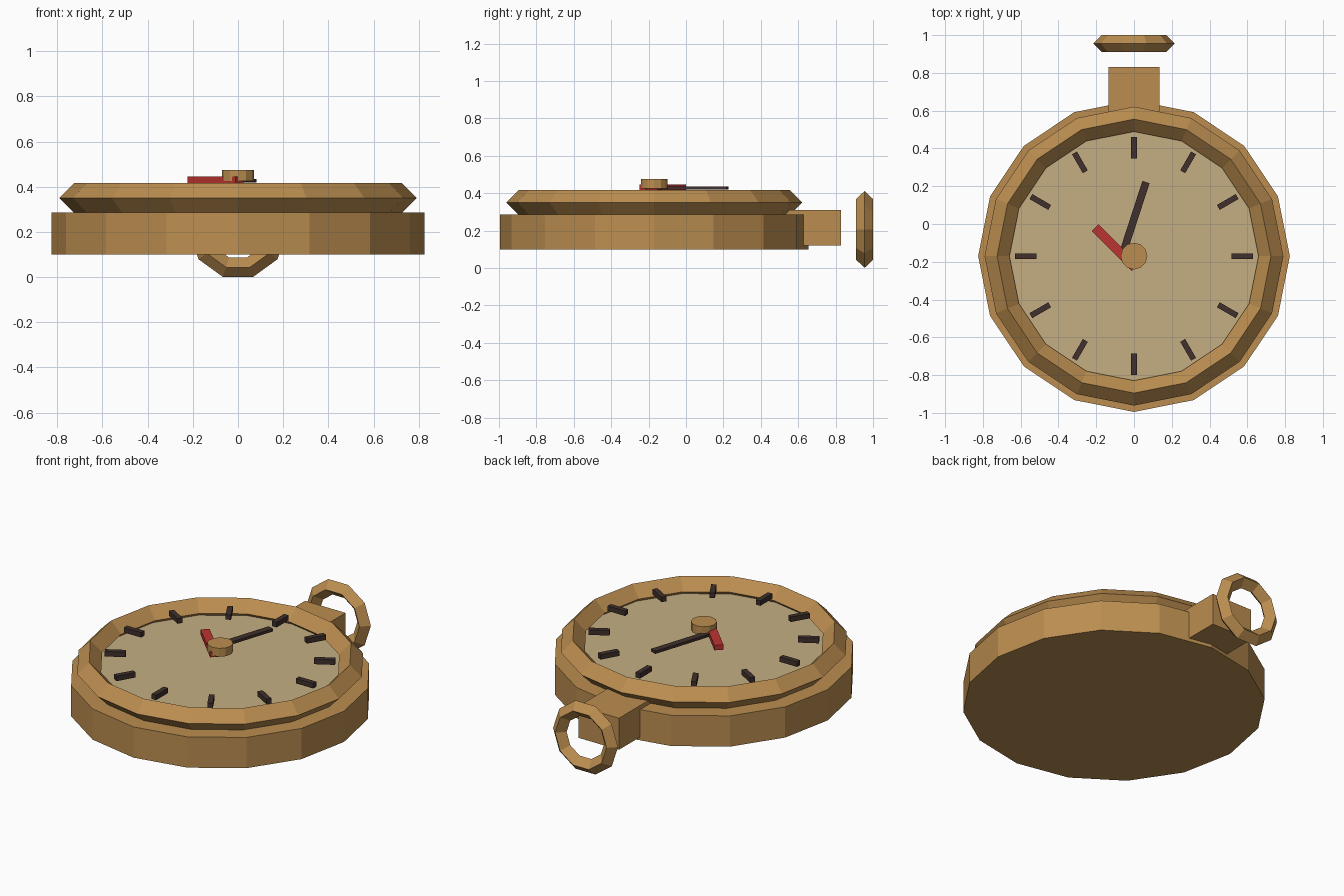
import bpy
import math

if "Cube" in bpy.data.objects:
    bpy.data.objects.remove(bpy.data.objects["Cube"])

CY = -0.17  # centre of the case in y


def material(name, rgb):
    m = bpy.data.materials.new(name)
    m.diffuse_color = (*rgb, 1)
    m.use_nodes = True
    m.node_tree.nodes["Principled BSDF"].inputs["Base Color"].default_value = m.diffuse_color
    return m


brass = material("brass", (0.50, 0.27, 0.08))
cream = material("cream", (0.56, 0.43, 0.23))
dark = material("dark", (0.05, 0.03, 0.025))
red = material("red", (0.50, 0.035, 0.03))


def finish(name, mat):
    ob = bpy.context.object
    ob.name = name
    ob.data.materials.append(mat)
    return ob


def disc(name, mat, radius, z0, z1, sides):
    bpy.ops.mesh.primitive_cylinder_add(vertices=sides, radius=radius, depth=z1 - z0,
                                        location=(0, CY, (z0 + z1) / 2))
    return finish(name, mat)


def box(name, mat, size, loc, turn=0):
    bpy.ops.mesh.primitive_cube_add(size=1, location=loc)
    ob = finish(name, mat)
    ob.scale = size
    ob.rotation_euler.z = turn
    return ob


def ring(name, mat, major, minor, loc, sides, tilt=0):
    bpy.ops.mesh.primitive_torus_add(major_radius=major, minor_radius=minor,
                                     major_segments=sides, minor_segments=4,
                                     location=loc, rotation=(tilt, 0, 0))
    ob = finish(name, mat)
    ob.data.polygons.foreach_set("use_smooth", [False] * len(ob.data.polygons))
    return ob


# case, bezel and dial
disc("case", brass, 0.825, 0.10, 0.285, 16)
ring("bezel", brass, 0.725, 0.066, (0, CY, 0.35), 16)
disc("dial", cream, 0.685, 0.28, 0.33, 16)

# hour marks
for i in range(12):
    a = i * math.tau / 12
    box(f"hour_mark_{i + 1}", dark, (0.03, 0.115, 0.03),
        (0.573 * math.sin(a), CY + 0.573 * math.cos(a), 0.39), -a)

# hands and centre cap
box("hour_hand", red, (0.05, 0.30, 0.03), (-0.10, -0.125, 0.43), math.radians(45))
box("minute_hand", dark, (0.04, 0.41, 0.016), (0, 0.027, 0.427), math.radians(-18))
disc("centre_cap", brass, 0.071, 0.425, 0.475, 12)

# stem and hanging loop
box("stem", brass, (0.27, 0.30, 0.19), (0, 0.68, 0.215))
ring("hanging_loop", brass, 0.171, 0.045, (0, 0.955, 0.206), 10, math.pi / 2)
